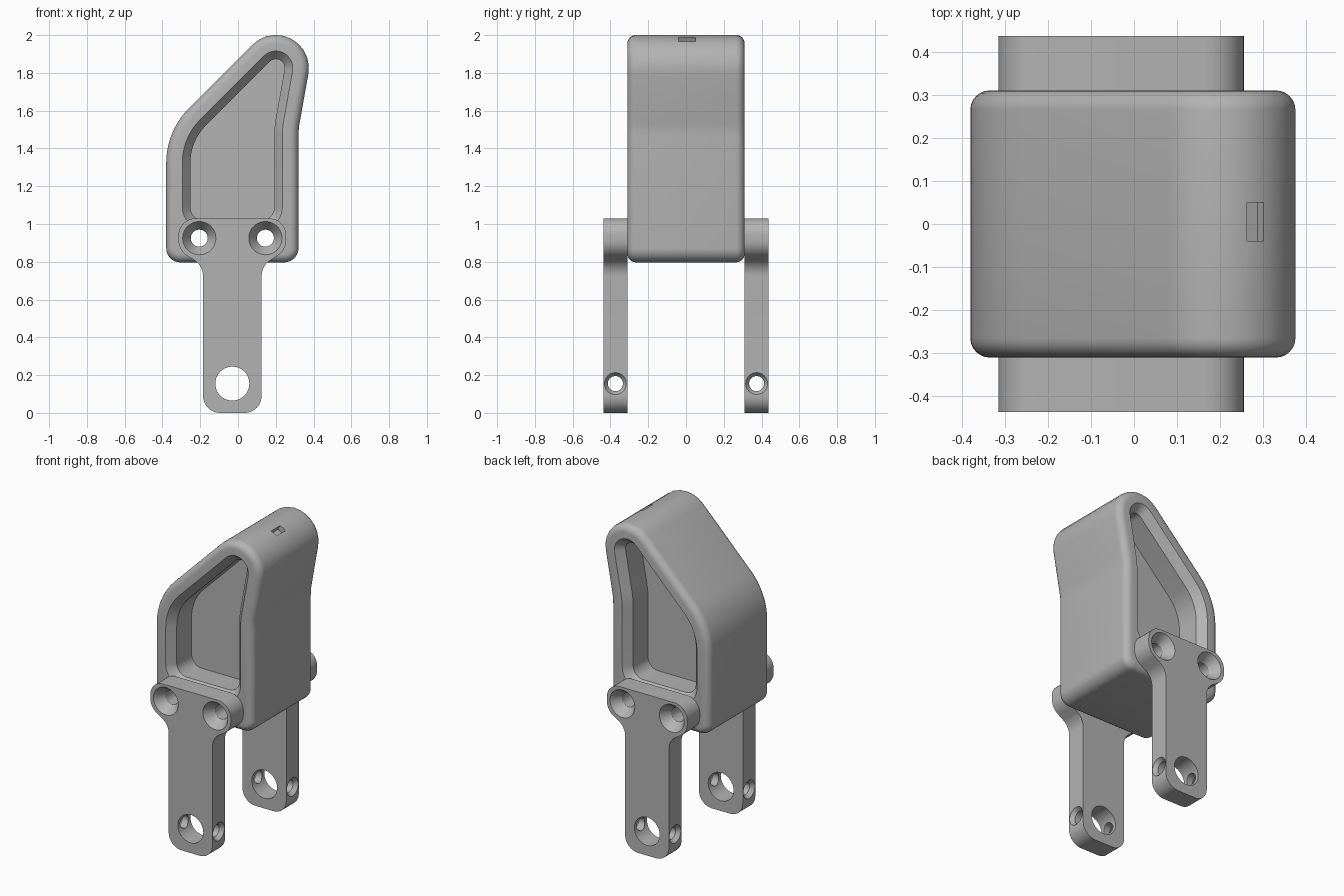
import bpy
import bmesh
import math
from mathutils import Vector, Matrix

if "Cube" in bpy.data.objects:
    bpy.data.objects.remove(bpy.data.objects["Cube"], do_unlink=True)

GREY = (0.45, 0.45, 0.45, 1)
grey = bpy.data.materials.new("plain_grey")
grey.use_nodes = True
grey.diffuse_color = GREY
grey.node_tree.nodes["Principled BSDF"].inputs["Base Color"].default_value = GREY


def cross(a, b):
    return a.x * b.y - a.y * b.x


def corners(poly):
    """Yield each (previous, point, next, radius) of a profile."""
    pts = [Vector(p[:2]) for p in poly]
    for i, p in enumerate(pts):
        yield pts[i - 1], p, pts[(i + 1) % len(pts)], poly[i][2]


def inset(poly, d):
    """Shrink a counter-clockwise profile, keeping its arcs concentric."""
    out = []
    for a, p, b, r in corners(poly):
        u, v = (p - a).normalized(), (b - p).normalized()
        n, m = Vector((-u.y, u.x)), Vector((-v.y, v.x))
        q = p + (n + m) * d / (1 + n.dot(m))
        out.append((q.x, q.y, r - d if cross(u, v) > 0 else r + d))
    return out


def rounded(poly, steps=10):
    """Turn a profile with corner radii into points."""
    out = []
    for a, p, b, r in corners(poly):
        u, v = (a - p).normalized(), (b - p).normalized()
        half = u.angle(v) / 2
        centre = p + (u + v).normalized() * r / math.sin(half)
        start = p + u * r / math.tan(half) - centre
        end = p + v * r / math.tan(half) - centre
        sweep = math.atan2(cross(start, end), start.dot(end))
        for k in range(steps + 1):
            out.append(centre + Matrix.Rotation(sweep * k / steps, 2) @ start)
    return out


def circle(x, z, r, n=40):
    return [Vector((x + r * math.cos(2 * math.pi * k / n),
                    z + r * math.sin(2 * math.pi * k / n))) for k in range(n)]


def loft(name, rings):
    """Solid through rings of (xz points, y), capped at both ends."""
    bm = bmesh.new()
    loops = [[bm.verts.new((p.x, y, p.y)) for p in pts] for pts, y in rings]
    for lo, hi in zip(loops, loops[1:]):
        for i in range(len(lo)):
            bm.faces.new((lo[i - 1], lo[i], hi[i], hi[i - 1]))
    bm.faces.new(loops[0])
    bm.faces.new(loops[-1])
    bmesh.ops.recalc_face_normals(bm, faces=bm.faces)
    mesh = bpy.data.meshes.new(name)
    bm.to_mesh(mesh)
    bm.free()
    mesh.materials.append(grey)
    obj = bpy.data.objects.new(name, mesh)
    bpy.context.collection.objects.link(obj)
    return obj


def bore(x, z, profile):
    """Round cutter along y from (y, radius) pairs."""
    return loft("cutter", [(circle(x, z, r), y) for y, r in profile])


def finish(obj, cutters):
    """Cut the holes, then smooth the curved faces."""
    bpy.ops.object.select_all(action="DESELECT")
    bpy.context.view_layer.objects.active = obj
    obj.select_set(True)
    for c in cutters:
        c.hide_render = True
        mod = obj.modifiers.new("cut", "BOOLEAN")
        mod.operation, mod.solver, mod.object = "DIFFERENCE", "EXACT", c
        bpy.ops.object.modifier_apply(modifier=mod.name)
        bpy.data.objects.remove(c, do_unlink=True)
    bpy.ops.object.shade_smooth_by_angle(angle=math.radians(25))


HALF = 0.31       # half depth of the body
OUTER = 0.437     # outside of the legs
SCREWS = [(-0.205, 0.925), (0.145, 0.925)]


def outline(bottom, r):
    return [(-0.38, bottom, r), (0.32, bottom, r), (0.32, 1.5, 0.4),
            (0.47, 2.343, 0.175), (-0.38, 1.493, 0.41)]


# Body with rounded rims
EDGE = 0.045
body_rings = []
for s in (-1, 1):
    side = []
    for k in range(7):
        a = math.pi / 2 * k / 6
        side.append((rounded(inset(outline(0.797, 0.075), EDGE * (1 - math.sin(a)))),
                     s * (HALF - EDGE * (1 - math.cos(a)))))
    body_rings += side if s < 0 else side[::-1]
body = loft("body", body_rings)

# Chamfered pocket in each face
cuts = []
pocket = outline(0.89, 0.2)
wide, narrow = rounded(inset(pocket, 0.085)), rounded(inset(pocket, 0.128))
for s in (-1, 1):
    cuts.append(loft("cutter", [(wide, s * 0.36), (wide, s * HALF),
                                (narrow, s * 0.26), (narrow, s * 0.11)]))

# Screw holes through the body, and a small slot on the tip
for x, z in SCREWS:
    cuts.append(bore(x, z, [(-0.4, 0.045), (0.4, 0.045)]))
slot_pts = [Vector(p) for p in ((-0.022, -0.03), (0.022, -0.03), (0.022, 0.05), (-0.022, 0.05))]
slot = loft("cutter", [(slot_pts, -0.04), (slot_pts, 0.05)])
slot.location = (0.281, 0, 1.976)
slot.rotation_euler.y = math.radians(27)
cuts.append(slot)
bpy.context.view_layer.update()
finish(body, cuts)

# Legs with a wide screw head and a pivot hole
leg_shape = [(-0.185, 0, 0.09), (0.125, 0, 0.09), (0.125, 0.78, 0.1), (0.255, 0.86, 0.1),
             (0.255, 1.03, 0.09), (-0.315, 1.03, 0.09), (-0.315, 0.86, 0.1), (-0.185, 0.78, 0.1)]
for name, s in (("front_leg", -1), ("back_leg", 1)):
    pts = rounded(leg_shape)
    leg = loft(name, [(pts, s * HALF), (pts, s * OUTER)])
    cuts = [bore(-0.03, 0.155, [(s * 0.25, 0.09), (s * 0.5, 0.09)])]
    for x, z in SCREWS:
        cuts.append(bore(x, z, [(s * 0.25, 0.045), (s * 0.375, 0.045),
                                (s * OUTER, 0.088), (s * 0.5, 0.088)]))
    # Countersunk cross hole, turned to run along x
    pin = bore(s * 0.374, 0.155, [(-0.2, 0.058), (-0.125, 0.058), (-0.1, 0.04),
                                  (0.16, 0.04), (0.185, 0.058), (0.26, 0.058)])
    pin.rotation_euler.z = math.pi / 2
    cuts.append(pin)
    bpy.context.view_layer.update()
    finish(leg, cuts)
